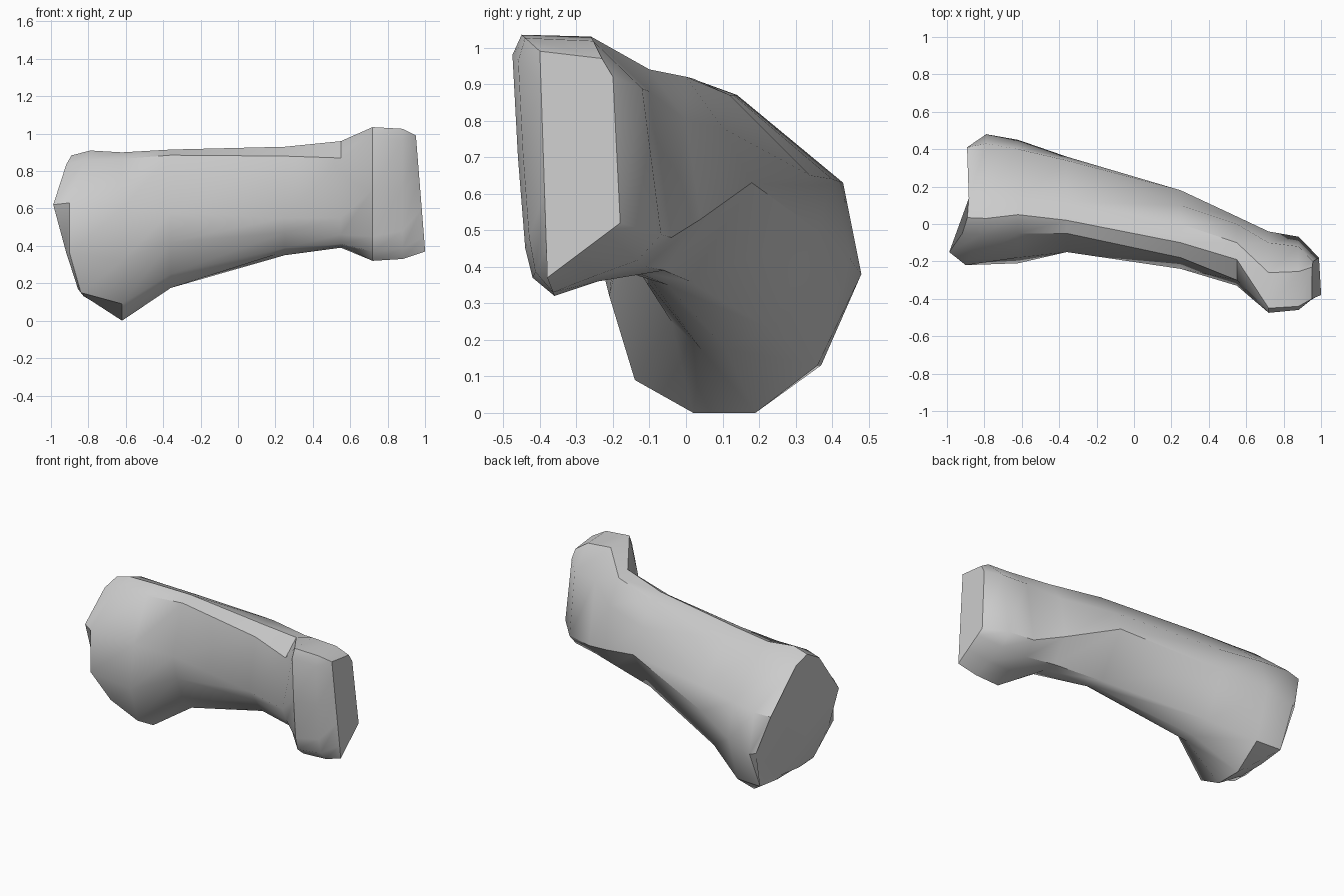
import bpy
import bmesh
import math
from mathutils import Vector

default_cube = bpy.data.objects.get("Cube")
if default_cube:
    bpy.data.objects.remove(default_cube, do_unlink=True)


def make_material(name, color):
    material = bpy.data.materials.new(name)
    material.use_nodes = True
    material.diffuse_color = color
    shader = material.node_tree.nodes["Principled BSDF"]
    shader.inputs["Base Color"].default_value = color
    return material


def section(x, *outline):
    """Cross-section at x; outline runs from the front top edge over the back."""
    return [Vector((x, y, z)) for y, z in outline]


def blend(first, second, factor, x):
    """Section between two others, moved to x."""
    ring = [a.lerp(b, factor) for a, b in zip(first, second)]
    for point in ring:
        point.x = x
    return ring


def loft(name, rings, material):
    bm = bmesh.new()
    loops = [[bm.verts.new(point) for point in ring] for ring in rings]
    count = len(loops[0])
    for near, far in zip(loops, loops[1:]):
        for i in range(count):
            j = (i + 1) % count
            bm.faces.new((near[i], near[j], far[j], far[i]))
    bm.faces.new(loops[0])
    bm.faces.new(loops[-1])
    bmesh.ops.recalc_face_normals(bm, faces=bm.faces)
    mesh = bpy.data.meshes.new(name)
    bm.to_mesh(mesh)
    bm.free()
    mesh.materials.append(material)
    obj = bpy.data.objects.new(name, mesh)
    bpy.context.collection.objects.link(obj)
    return obj


# Broad end with the knob underneath
broad = section(-.79, (.03, .91), (.14, .87), (.43, .63), (.48, .38), (.37, .13),
                (.2, .11), (.02, .11), (-.1, .15), (-.22, .36), (-.22, .63), (-.06, .86))
knob = section(-.62, (.05, .9), (.13, .87), (.4, .64), (.45, .42), (.36, .13),
               (.19, 0), (.02, 0), (-.14, .09), (-.21, .32), (-.18, .6), (-.05, .865))

# Tapering shaft, undercut along the front
shaft = section(-.36, (.02, .915), (.12, .87), (.34, .65), (.36, .5), (.23, .23),
                (.11, .175), (.04, .175), (-.04, .25), (-.11, .42), (-.15, .58), (-.05, .885))
waist = section(.25, (-.1, .93), (0, .92), (.1, .78), (.18, .63), (.01, .36),
                (-.05, .35), (-.1, .37), (-.13, .39), (-.18, .47), (-.24, .55), (-.18, .88))
neck = section(.55, (-.19, .96), (-.1, .94), (0, .8), (.04, .53), (-.06, .39),
               (-.15, .39), (-.21, .4), (-.25, .41), (-.29, .46), (-.33, .55), (-.3, .87))

# Narrow upright end
head = section(.72, (-.45, 1.035), (-.26, 1.03), (-.1, .88), (-.04, .48), (-.11, .4),
               (-.24, .36), (-.36, .32), (-.42, .37), (-.44, .45), (-.46, .7), (-.475, .98))
face = section(1, (-.4, .99), (-.23, .97), (-.2, .92), (-.18, .52), (-.22, .49),
               (-.3, .43), (-.38, .37), (-.382, .45), (-.387, .6), (-.392, .75), (-.397, .9))
cheek = blend(head, face, .2, .88)
for point in face:
    point.x += .08 * (.38 - point.z)

# Broad end cap: shrunken copy of its neighbour, slanted and bowed outward
middle = sum(broad, Vector()) / len(broad)
cap = [point.lerp(middle, .06) for point in broad]
for point in cap:
    point.y = max(point.y, -.15)
    point.x = -.965 + .17 * point.y + .27 * abs(point.z - .63)

# Rim of the broad end leans outward along the front
for point in broad:
    point.x += .5 * min(point.y, 0)

stone = make_material("stone grey", (.6, .6, .6, 1))
body = loft("bone_body", [cap, broad, knob, shaft, waist, neck, head, cheek, face], stone)

# Soft surfaces with crisp main edges
bpy.ops.object.select_all(action="DESELECT")
body.select_set(True)
bpy.context.view_layer.objects.active = body
bpy.ops.object.shade_smooth_by_angle(angle=math.radians(40))
